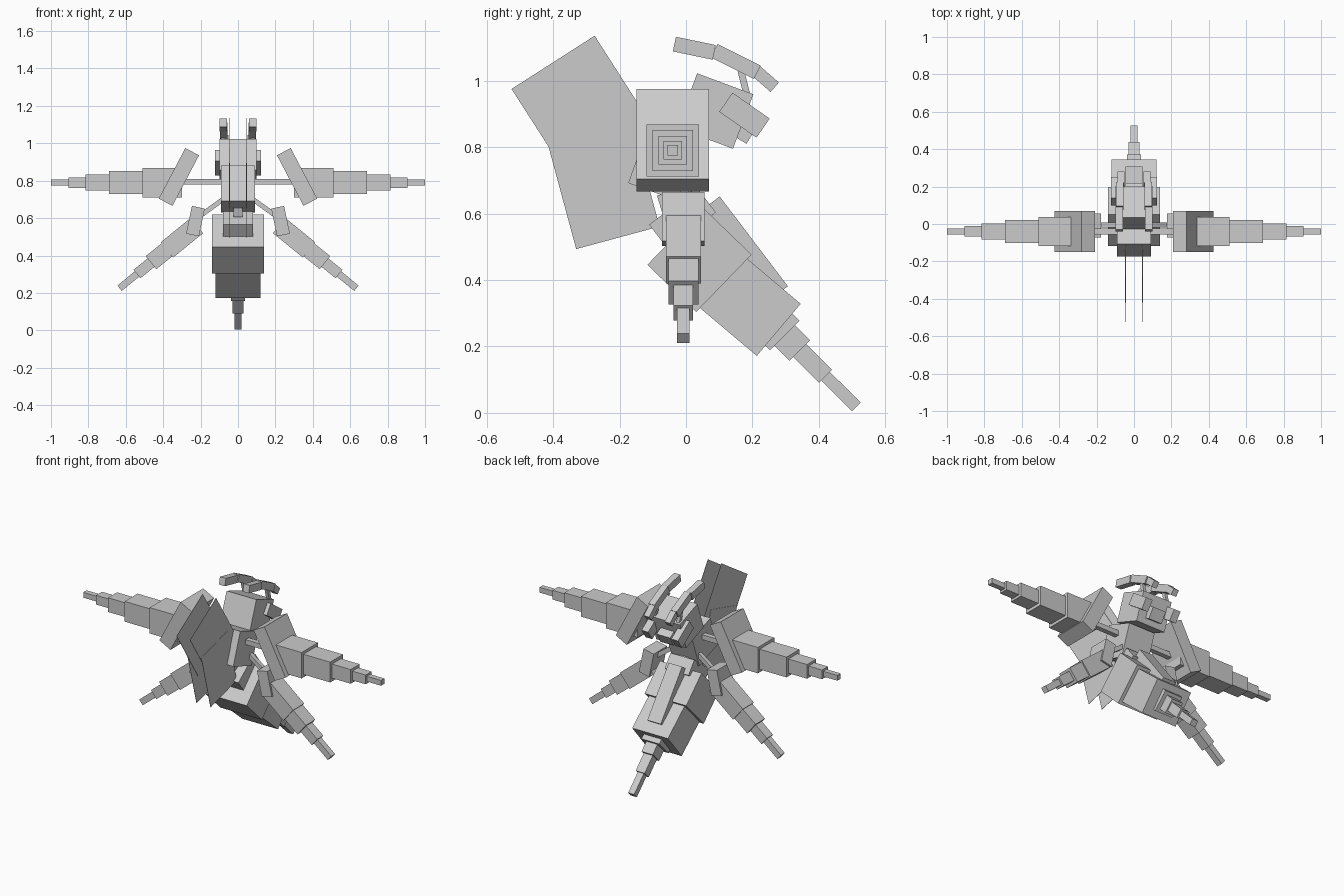
import bpy
from mathutils import Vector, Matrix

cube = bpy.data.objects.get("Cube")
if cube:
    bpy.data.objects.remove(cube, do_unlink=True)

grey = bpy.data.materials.new("plain_grey")
grey.use_nodes = True
grey.diffuse_color = (0.6, 0.6, 0.6, 1)
grey.node_tree.nodes["Principled BSDF"].inputs["Base Color"].default_value = (0.6, 0.6, 0.6, 1)

SIDE_X = Vector((1, 0, 0))
SIDE_Y = Vector((0, 1, 0))


def beam(name, start, end, width, height, side):
    """Box running from start to end; width lies along the side axis."""
    a, b = Vector(start), Vector(end)
    along = (b - a).normalized()
    up = side.cross(along)
    turn = Matrix((along, side, up)).transposed().to_4x4()
    size = Matrix.Diagonal(((b - a).length, width, height, 1))
    bpy.ops.mesh.primitive_cube_add(size=1)
    obj = bpy.context.object
    obj.name = name
    obj.data.transform(Matrix.Translation((a + b) / 2) @ turn @ size)
    if obj.data.polygons and turn.determinant() < 0:
        obj.data.flip_normals()
    obj.data.materials.append(grey)
    return obj


def body(name, start, end, width, height, x=0):
    """Box lying in the upright plane that runs front to back."""
    return beam(name, (x, *start), (x, *end), width, height, SIDE_X)


def limb(name, start, end, width, height, y, sign):
    """Box lying in the upright plane that runs left to right."""
    return beam(name, (sign * start[0], y, start[1]), (sign * end[0], y, end[1]),
                width, height, SIDE_Y)


# Trunk and head
body("thorax", (-0.14, 0.786), (0.035, 0.723), 0.18, 0.2)
body("head", (0.003, 0.94), (0.172, 0.877), 0.2, 0.175)
body("mouth", (0.15, 0.87), (0.2, 0.84), 0.09, 0.07)
body("waist", (-0.083, 0.53), (0.062, 0.64), 0.16, 0.092)
body("waist_strut", (-0.08, 0.63), (0.02, 0.66), 0.05, 0.05)

# Abdomen
body("abdomen_front", (-0.033, 0.532), (0.114, 0.39), 0.28, 0.24)
body("abdomen_rear", (0.107, 0.395), (0.279, 0.25), 0.24, 0.205)
body("back_ridge", (0.08, 0.635), (0.285, 0.365), 0.09, 0.054)

# Stinger, stepping down to the tip
point = (0.24, 0.29)
for i, (end, width, height) in enumerate([
        ((0.297, 0.233), 0.12, 0.126), ((0.342, 0.188), 0.075, 0.087),
        ((0.42, 0.11), 0.06, 0.055), ((0.513, 0.018), 0.04, 0.037)]):
    body(f"stinger_{i + 1}", point, end, width, height)
    point = end

for label, s in (("left", 1), ("right", -1)):
    # Eyes and antennae
    body(f"eye_{label}", (0.12, 0.935), (0.232, 0.857), 0.045, 0.07, s * 0.1)
    body(f"antenna_stem_{label}", (0.185, 0.95), (0.165, 1.03), 0.02, 0.02, s * 0.08)
    body(f"antenna_tip_{label}", (-0.035, 1.11), (0.085, 1.085), 0.04, 0.045, s * 0.08)
    body(f"antenna_middle_{label}", (0.085, 1.09), (0.215, 1.025), 0.04, 0.045, s * 0.075)
    body(f"antenna_base_{label}", (0.21, 1.03), (0.267, 0.98), 0.036, 0.038, s * 0.07)

    # Thin upright wings
    body(f"upper_wing_{label}", (-0.4, 1.055), (-0.195, 0.735), 0.002, 0.297, s * 0.045)
    body(f"lower_wing_{label}", (-0.295, 0.86), (-0.205, 0.527), 0.002, 0.26, s * 0.047)

    # Upper arm: rod, shoulder plate and stepped segments
    limb(f"arm_rod_{label}", (0.05, 0.795), (0.32, 0.795), 0.03, 0.03, -0.04, s)
    limb(f"shoulder_plate_{label}", (0.245, 0.955), (0.387, 0.685), 0.217, 0.083, -0.04, s)
    inner = 0.3
    for i, (outer, size) in enumerate([(0.51, 0.157), (0.69, 0.123), (0.815, 0.086),
                                       (0.905, 0.056), (1.0, 0.032)]):
        limb(f"arm_{label}_{i + 1}", (inner, 0.79), (outer, 0.79), size, size, -0.04, s)
        inner = outer

    # Lower leg: rod, hip plate and stepped segments
    limb(f"leg_rod_{label}", (0.06, 0.715), (0.24, 0.585), 0.025, 0.025, -0.005, s)
    limb(f"hip_plate_{label}", (0.212, 0.658), (0.243, 0.51), 0.127, 0.07, -0.008, s)
    joint = (0.22, 0.56)
    for i, (end, size) in enumerate([((0.38, 0.43), 0.105), ((0.465, 0.362), 0.09),
                                     ((0.54, 0.301), 0.058), ((0.633, 0.225), 0.037)]):
        limb(f"leg_{label}_{i + 1}", joint, end, size, size, -0.008, s)
        joint = end
